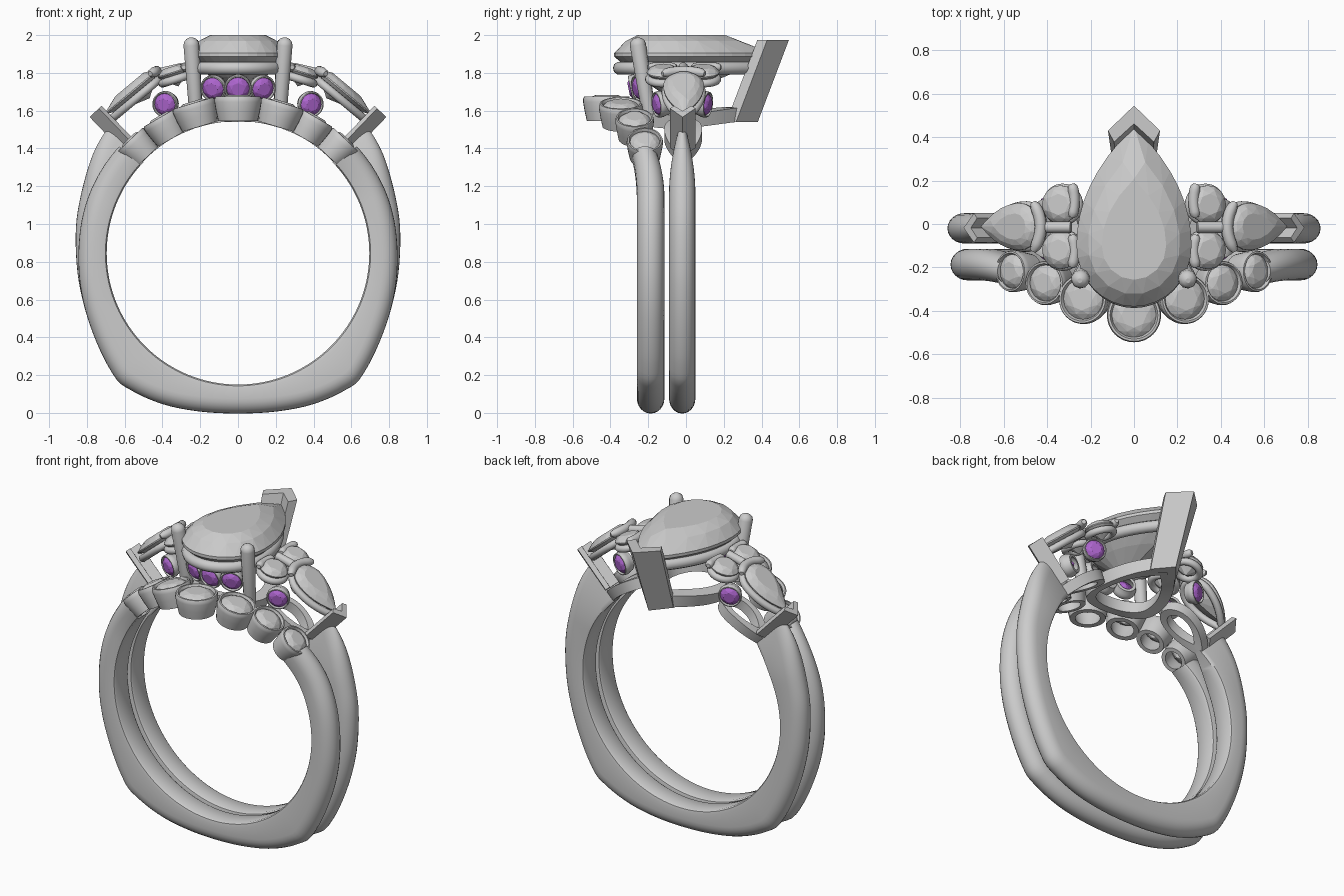
import bpy, bmesh
from math import sin, cos, pi, radians
from mathutils import Vector, Matrix

if "Cube" in bpy.data.objects:
    bpy.data.objects.remove(bpy.data.objects["Cube"])

C = 0.845   # height of the finger-hole centre
purple = bpy.data.materials.new("purple_gem")
purple.diffuse_color = (0.42, 0.13, 0.62, 1)
purple.use_nodes = True
purple.node_tree.nodes["Principled BSDF"].inputs["Base Color"].default_value = purple.diffuse_color


def finish(name, me, mirror=False, smooth=40, mat=None):
    ob = bpy.data.objects.new(name, me)
    bpy.context.collection.objects.link(ob)
    if smooth:
        me.shade_smooth()
        me.set_sharp_from_angle(angle=radians(smooth))
    if mat:
        me.materials.append(mat)
    if mirror:
        ob.modifiers.new("mirror", 'MIRROR').use_mirror_merge = False
    return ob


def from_bm(name, bm, **kw):
    bmesh.ops.recalc_face_normals(bm, faces=bm.faces)
    me = bpy.data.meshes.new(name)
    bm.to_mesh(me)
    bm.free()
    return finish(name, me, **kw)


def loft(name, rows, closed=True, **kw):
    bm = bmesh.new()
    v = [[bm.verts.new(p) for p in row] for row in rows]
    n, m = len(v), len(v[0])
    for i in range(n if closed else n - 1):
        for j in range(m):
            a, b, k = v[i], v[(i + 1) % n], (j + 1) % m
            bm.faces.new((a[j], a[k], b[k], b[j]))
    if not closed:
        bm.faces.new(v[0])
        bm.faces.new(v[-1])
    return from_bm(name, bm, **kw)


def frame(c, n, up=(0, 1, 0)):
    z = Vector(n).normalized()
    x = Vector(up).cross(z).normalized()
    m = Matrix((x, z.cross(x), z)).transposed().to_4x4()
    m.translation = Vector(c)
    return m


def circle(r, n=32, off=0):
    return [(r * cos(2 * pi * (i + off) / n), r * sin(2 * pi * (i + off) / n)) for i in range(n)]


def pear(w, rb, lt, n=48):
    # round end towards -y, point towards +y
    h, pts = n // 2, []
    for i in range(n):
        if i <= h:
            s = 1 - abs(i - h / 2) / (h / 2)
            pts.append(((1 if i <= h / 2 else -1) * w * (1 - s ** 2.1), lt * s))
        else:
            a = pi + pi * (i - h) / h
            pts.append((w * cos(a), rb * sin(a)))
    return pts


def gem(name, outline, m, crown, depth, **kw):
    # faceted stone: hull of table, crown, girdle and pavilion rings
    bm = bmesh.new()
    n = len(outline)
    def ring(s, h, start=0, step=1):
        for i in range(start, n, step):
            bm.verts.new(m @ Vector((outline[i][0] * s, outline[i][1] * s, h)))
    ring(0.56, crown, 0, 2)
    ring(0.80, crown * 0.66, 1, 2)
    ring(1, 0)
    ring(1, -crown * 0.2)
    ring(0.55, -depth * 0.55, 0, 2)
    bm.verts.new(m @ Vector((0, 0, -depth)))
    bmesh.ops.convex_hull(bm, input=bm.verts)
    return from_bm(name, bm, smooth=0, **kw)


def bezel(name, r, h, m, mirror):
    prof = [(.84, -h), (.93, -h * .6), (1, -.025), (1, -.01), (.96, .003), (.88, .004),
            (.81, -.012), (.78, -.04), (.58, -h)]
    loft(name, [[m @ Vector((x * s, y * s, z)) for x, y in circle(r)] for s, z in prof], mirror=mirror)


def tube(name, pts, r, closed=False, radii=None, **kw):
    cu = bpy.data.curves.new(name, 'CURVE')
    cu.dimensions, cu.bevel_depth, cu.bevel_resolution, cu.use_fill_caps = '3D', r, 3, True
    sp = cu.splines.new('POLY')
    sp.points.add(len(pts) - 1)
    for i, p in enumerate(pts):
        sp.points[i].co = (*p, 1)
        sp.points[i].radius = radii[i] if radii else 1
    sp.use_cyclic_u = closed
    tmp = bpy.data.objects.new("tmp", cu)
    bpy.context.collection.objects.link(tmp)
    me = bpy.data.meshes.new_from_object(tmp.evaluated_get(bpy.context.evaluated_depsgraph_get()))
    bpy.data.objects.remove(tmp)
    return finish(name, me, **kw)


def wrap_ring(name, outline, c, inner, r0, r1, **kw):
    # flat ring bent around the finger hole
    def pt(p, s, r):
        a = (c[0] + p[0] * s) / 0.7
        return (r * sin(a), c[1] + p[1] * s, C + r * cos(a))
    prof = [(inner, r0), (1, r0), (1, r1), (inner, r1)]
    return loft(name, [[pt(p, s, r) for p in outline] for s, r in prof], **kw)


# shanks: angle from the bottom, outer radius
def band(name, keys, yc, end, w, pinch, lean):
    def radius(a):
        a = abs(a)
        for (a0, r0), (a1, r1) in zip(keys, keys[1:]):
            if a <= a1:
                return r0 + (r1 - r0) * (a - a0) / (a1 - a0)
        return keys[-1][1]
    rows = []
    for i in range(-end, end + 1, 2):
        span = 1.5 if 38 < abs(i) < 48 else 6
        R = sum(radius(i + span * k / 4) for k in range(-4, 5)) / 9
        t = max(0, (abs(i) - 112) / (end - 112))
        ww, y0 = w * (1 - pinch * t * t), yc + lean * t * t
        d = R - 0.695
        dome = min(0.08, d * .55)
        sec = [(-.8, 0), (.8, 0), (.95, .007), (1, .025)]
        sec += [(cos(pi * k / 12), d - dome + dome * sin(pi * k / 12)) for k in range(13)] + [(-1, .025), (-.95, .007)]
        a = radians(i)
        rows.append([((.695 + q) * sin(a), y0 + u * ww, C - (.695 + q) * cos(a)) for u, q in sec])
    loft(name, rows, closed=False)

low = [(0, .845), (13.5, .859), (26.6, .893), (42.6, .932), (59.5, .878), (73, .857)]
band("engagement_band", low + [(90, .855), (113, .89), (130, .95), (150, .98)], -.02, 134, .07, .6, 0)
band("wedding_band", low + [(90, .843), (113, .848), (150, .845)], -.187, 132, .073, .1, -.03)

# wedding band crown of seven bezel-set stones
for i, (deg, y, r) in enumerate([(0, -.42, .125), (16.7, -.345, .116), (30, -.272, .102), (43.5, -.218, .096)]):
    a = radians(deg)
    n = Vector((sin(a), 0, cos(a)))
    m = frame(Vector((0, y, C)) + n * .826, n)
    bezel(f"wedding_bezel_{i}", r, .125, m, i > 0)
    gem(f"wedding_stone_{i}", circle(r * .82, 16), m @ Matrix.Translation((0, 0, -.012)), .025, .075, mirror=i > 0)

# centre pear stone with rail and gallery
mc = frame((0, -.1, 1.905), (0, 0, 1))
gem("centre_stone", pear(.265, .28, .55, 32), mc, .095, .23)
tube("centre_rail", [(x * .86, y * .9 - .1, 1.825) for x, y in pear(.265, .28, .53)], .035, closed=True)
wrap_ring("gallery_base", pear(.235, .2, .44), (0, -.09), .74, .70, .775)


# V-shaped prongs
def v_prong(name, bottom, top, mirror=False):
    loft(name, [bottom, top], closed=False, mirror=mirror, smooth=30)

chev = [(0, .545), (.12, .43), (.092, .378), (0, .462), (-.092, .378), (-.12, .43)]
v_prong("back_v_prong", [(x * .8, y - .165, 1.54) for x, y in chev], [(x, y, 1.975) for x, y in chev])
ax, out = Vector((.69, 0, .72)), Vector((.72, 0, -.69))
small = [(.042, 0), (-.025, .068), (-.045, .045), (-.005, 0), (-.045, -.045), (-.025, -.068)]
v_prong("side_v_prong", *[[Vector((.755, -.018, 1.595)) + ax * t + out * u + Vector((0, v, 0)) for u, v in small]
                          for t in (-.29, 0)], mirror=True)

# round front prongs
a, b = Vector((.222, -.195, 1.58)), Vector((.247, -.255, 1.95))
d = (b - a).normalized()
tube("front_prong", [a, b, b + d * .018, b + d * .03, b + d * .037], .043,
     radii=[.85, 1, .88, .6, .25], mirror=True)

# side pear stones, their rails and lower galleries
down = Vector((.77, 0, -.64))
mp = frame((.525, -.012, 1.735), (.64, 0, .77), down)
gem("side_pear_stone", pear(.108, .11, .235, 24), mp, .035, .09, mirror=True)
tube("side_pear_rail", [mp @ Vector((x, y, -.045)) for x, y in pear(.095, .1, .23)], .022, closed=True, mirror=True)
side_outline = [(y, x) for x, y in pear(.1, .13, .23)]
wrap_ring("side_gallery", side_outline, (.37, -.015), .62, .70, .765, mirror=True)

# round shoulder stones with rails
for tag, y in (("back", .09), ("front", -.12)):
    m = frame((.34, y, 1.805), (.3, 0, .95))
    gem(f"{tag}_round_stone", circle(.088, 16), m, .03, .08, mirror=True)
    tube(f"{tag}_round_rail", [m @ Vector((x, v, -.04)) for x, v in circle(.075)], .022, closed=True, mirror=True)

# curved bar prongs between the stones
def bar(name, cx, z, bulge, y0, y1, r, drop=0):
    pts = []
    for k in range(13):
        t = -1 + k / 6
        pts.append((cx + bulge * t * t, (y0 + y1) / 2 + t * (y1 - y0) / 2, z - drop * t * t))
    tube(name, pts, r, radii=[.5, .9] + [1] * 9 + [.9, .5], mirror=True)

bar("pear_bar_prong", .43, 1.81, .035, -.125, .1, .027, .015)
bar("back_inner_bar", .275, 1.83, .012, .03, .185, .025)
bar("front_inner_bar", .275, 1.83, .012, -.2, -.05, .025)
tube("middle_bead", [(.29, -.015, 1.83), (.42, -.015, 1.80)], .026, mirror=True)

# purple accents in bezels: three in front, one on each side of each shoulder
accents = [("front_centre", (0, -.29, 1.715), (0, -.96, -.2), .073),
           ("front_outer", (.135, -.26, 1.715), (.35, -.92, -.22), .071),
           ("shoulder_front", (.39, -.155, 1.632), (.36, -.92, -.12), .07),
           ("shoulder_back", (.39, .115, 1.632), (.36, .92, -.12), .07)]
for name, c, n, r in accents:
    m, mir = frame(c, n, (0, 0, 1)), c[0] > 0
    bezel(name + "_bezel", r, .06, m, mir)
    gem(name + "_purple_stone", circle(r * .83, 16), m @ Matrix.Translation((0, 0, -.008)),
        .022, .05, mirror=mir, mat=purple)
